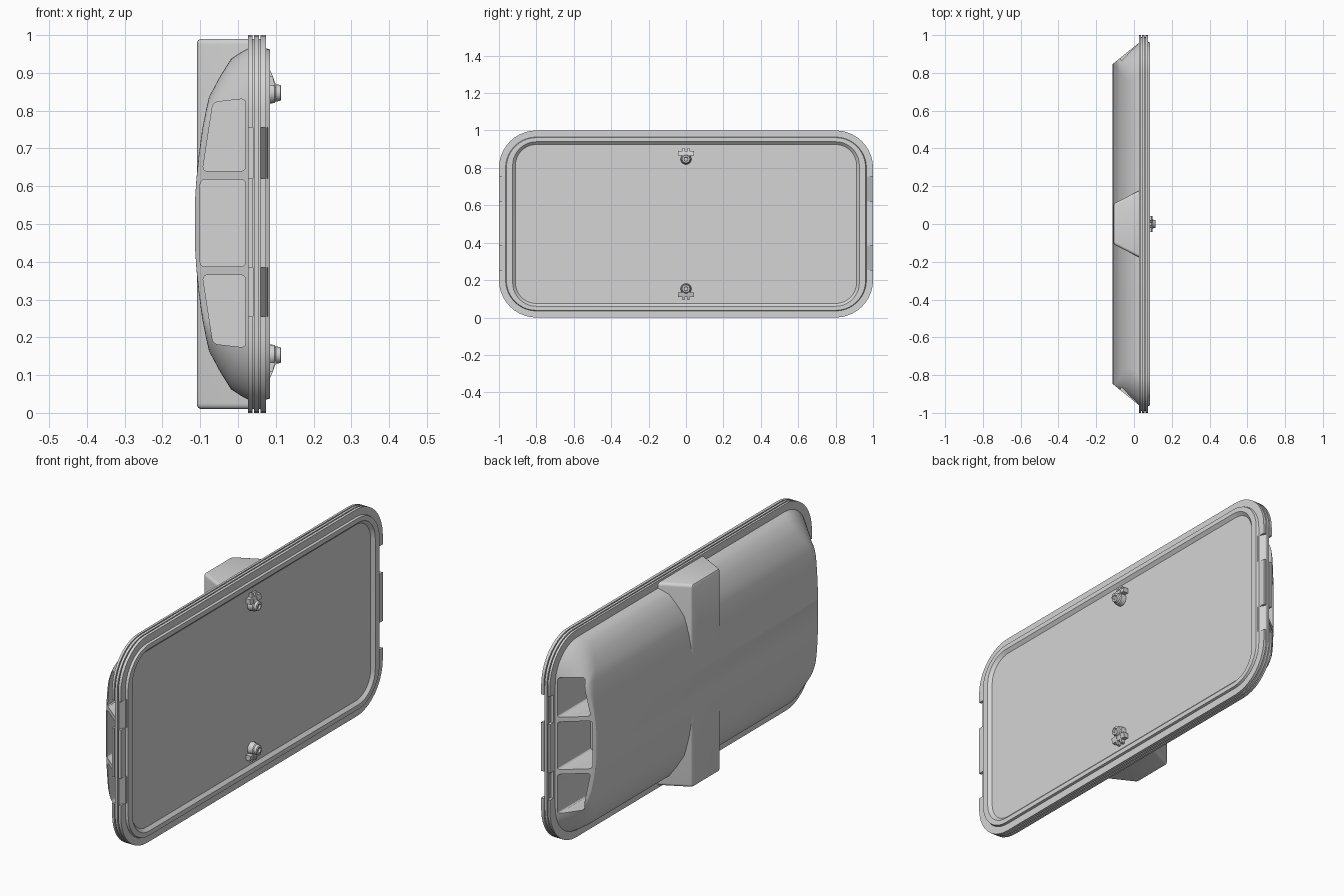
import bpy, bmesh, math
from mathutils import Vector

cube = bpy.data.objects.get("Cube")
if cube:
    bpy.data.objects.remove(cube)

GREY = (0.66, 0.66, 0.66, 1)
grey = bpy.data.materials.new("grey plastic")
grey.use_nodes = True
grey.diffuse_color = GREY
grey.node_tree.nodes["Principled BSDF"].inputs["Base Color"].default_value = GREY


def shade(obj, angle):
    bpy.ops.object.select_all(action='DESELECT')
    bpy.context.view_layer.objects.active = obj
    obj.select_set(True)
    bpy.ops.object.shade_smooth_by_angle(angle=math.radians(angle))


def finish(name, bm):
    bmesh.ops.recalc_face_normals(bm, faces=bm.faces)
    mesh = bpy.data.meshes.new(name)
    bm.to_mesh(mesh)
    bm.free()
    mesh.materials.append(grey)
    obj = bpy.data.objects.new(name, mesh)
    bpy.context.collection.objects.link(obj)
    shade(obj, 30)
    return obj


def rounded_rect(x, hy, hz, r, steps=10):
    """Rounded rectangle across y and z, centred on z = 0.5."""
    pts = []
    for k, (sy, sz) in enumerate([(1, 1), (-1, 1), (-1, -1), (1, -1)]):
        for i in range(steps + 1):
            a = math.pi / 2 * (k + i / steps)
            pts.append(Vector((x, sy * (hy - r) + r * math.cos(a),
                               0.5 + sz * (hz - r) + r * math.sin(a))))
    return pts


def loft(name, rings):
    bm = bmesh.new()
    loops = [[bm.verts.new(p) for p in ring] for ring in rings]
    n = len(loops[0])
    for a, b in zip(loops, loops[1:]):
        for i in range(n):
            j = (i + 1) % n
            bm.faces.new((a[i], a[j], b[j], b[i]))
    bm.faces.new(loops[0])
    bm.faces.new(loops[-1])
    return finish(name, bm)


def prism(name, outline, offset_a, offset_b, bevel=0.0):
    """Join two copies of an x-z outline; the offsets give y at each point."""
    bm = bmesh.new()
    a = [bm.verts.new((x, offset_a(x), z)) for x, z in outline]
    b = [bm.verts.new((x, offset_b(x), z)) for x, z in outline]
    n = len(a)
    for i in range(n):
        j = (i + 1) % n
        bm.faces.new((a[i], a[j], b[j], b[i]))
    bm.faces.new(a)
    bm.faces.new(b)
    if bevel:
        sides = [e for e in bm.edges if (e.verts[0] in a) != (e.verts[1] in a)]
        bmesh.ops.bevel(bm, geom=sides, offset=bevel, segments=3, profile=0.5,
                        affect='EDGES')
    return finish(name, bm)


def cut(obj, cutters):
    bpy.context.view_layer.objects.active = obj
    for c in cutters:
        m = obj.modifiers.new("cut", 'BOOLEAN')
        m.operation, m.solver, m.object = 'DIFFERENCE', 'EXACT', c
        bpy.ops.object.modifier_apply(modifier=m.name)
    for c in cutters:
        bpy.data.objects.remove(c)
    shade(obj, 30)


# Grooved rim with a raised inner lip and a slightly sunken flat panel
steps = [(.027, 0, 0), (.038, 0, 0), (.038, .01, .01), (.043, .01, .01), (.043, 0, 0),
         (.055, 0, 0), (.055, .01, .01), (.06, .01, .01), (.06, 0, 0), (.074, 0, 0),
         (.074, .035, .035), (.085, .04, .038), (.085, .073, .06), (.071, .088, .075)]
rim = loft("rim_and_panel",
           [rounded_rect(x, 1 - dy, .5 - dz, .2 - dy) for x, dy, dz in steps])

# Sloping drain notches in the outer flanges at both ends
notches = []
for s in (-1, 1):
    for low, high in ((.255, .385), (.62, .755)):
        for x0, x1, y0, y1 in ((.058, .08, .998, .958), (.02, .04, .975, .975)):
            box = [(x0, low), (x1, low), (x1, high), (x0, high)]
            notches.append(prism(
                "notch_cutter", box, lambda x: s * 1.05,
                lambda x: s * (y0 if x == x0 else y1)))
cut(rim, notches)

# Domed shell: each ring is x, half height, corner radius
dome = [(.03, .466, .168), (.01, .456, .168), (-.018, .438, .165), (-.047, .392, .13),
        (-.077, .336, .08), (-.086, .295, .045), (-.095, .25, .03),
        (-.104, .18, .015), (-.11, .12, .008), (-.114, .06, .004)]
shell = loft("shell", [rounded_rect(x, .845 + (x + .115) * .81, hz, r)
                       for x, hz, r in dome])

# Three straight, deep vents in each sloping end
side = [(.02, .64), (-.094, .64), (-.066, .822), (.02, .832)]
middle = [(.02, .387), (-.1, .387), (-.1, .618), (.02, .618)]
outlines = [side, middle, [(x, 1.005 - z) for x, z in side]]
vents = []
for s in (-1, 1):
    for outline in outlines:
        vents.append(prism("vent_cutter", outline, lambda x: s * 1.05,
                           lambda x: s * .7, .012))
cut(shell, vents)

# Tapered ridge across the shell
loft("ridge", [rounded_rect(x, hy, hz, r, 4) for x, hy, hz, r in
               [(.03, .178, .49, .015), (-.098, .112, .49, .015),
                (-.105, .107, .487, .013), (-.109, .098, .48, .008)]])

# Two latches, mirrored top and bottom
for s, label in ((1, "upper"), (-1, "lower")):
    def block(part, outline, y, half):
        prism(label + part, [(x, .5 + s * z) for x, z in outline],
              lambda x: y - half, lambda x: y + half)

    block("_latch_bar", [(.06, .366), (.098, .366), (.092, .39), (.06, .39)], 0, .042)
    for y in (-.013, .013):
        block("_latch_prong", [(.06, .408), (.086, .406), (.1, .37), (.1, .345),
                               (.06, .345)], y, .006)
    knob = [(.06, .03), (.096, .027), (.1, .023), (.112, .021), (.114, .018),
            (.114, .012), (.106, .01)]
    loft(label + "_latch_knob",
         [[Vector((x, r * math.cos(a), .5 + s * .347 + r * math.sin(a)))
           for a in [math.tau * i / 20 for i in range(20)]] for x, r in knob])
